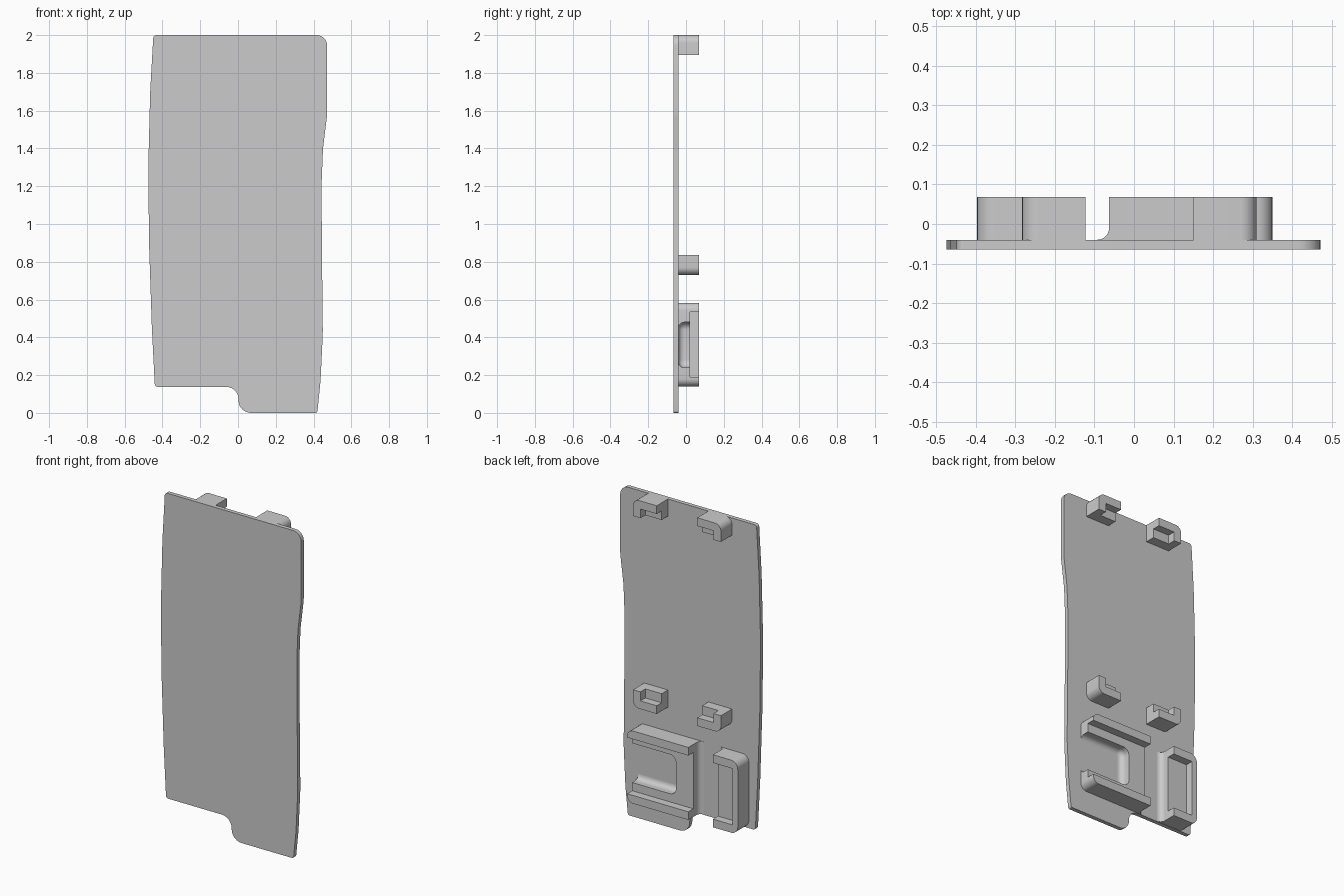
import bpy, bmesh, math
from mathutils import Vector

cube = bpy.data.objects.get("Cube")
if cube:
    bpy.data.objects.remove(cube, do_unlink=True)

grey = bpy.data.materials.new("plain grey")
grey.use_nodes = True
grey.diffuse_color = (0.6, 0.6, 0.6, 1)
grey.node_tree.nodes["Principled BSDF"].inputs["Base Color"].default_value = (0.6, 0.6, 0.6, 1)

# Depth levels
FRONT, BACK, SHELF, TOP = -0.065, -0.04, 0.02, 0.068


def finish(name, bm):
    bmesh.ops.recalc_face_normals(bm, faces=bm.faces)
    mesh = bpy.data.meshes.new(name)
    bm.to_mesh(mesh)
    bm.free()
    mesh.materials.append(grey)
    ob = bpy.data.objects.new(name, mesh)
    bpy.context.collection.objects.link(ob)
    bpy.ops.object.select_all(action='DESELECT')
    ob.select_set(True)
    bpy.context.view_layer.objects.active = ob
    bpy.ops.object.shade_smooth_by_angle(angle=math.radians(30))


def rounded(corners, closed=True, steps=6):
    """Turn (x, z, radius) corners into an outline with true arcs."""
    out, n = [], len(corners)
    for i, c in enumerate(corners):
        p = Vector(c[:2])
        r = c[2] if len(c) > 2 else 0
        if not r or (not closed and i in (0, n - 1)):
            out.append(p)
            continue
        a = (Vector(corners[i - 1][:2]) - p).normalized()
        b = (Vector(corners[(i + 1) % n][:2]) - p).normalized()
        half = a.angle(b) / 2
        t = r / math.tan(half)
        centre = p + (a + b).normalized() * r / math.sin(half)
        va, vb = p + a * t - centre, p + b * t - centre
        for k in range(steps + 1):
            spoke = va.lerp(vb, k / steps).normalized()
            out.append(centre + spoke * r)
    return out


def prism(name, outline, y0, y1):
    bm = bmesh.new()
    face = bm.faces.new([bm.verts.new((p.x, y0, p.y)) for p in outline])
    ext = bmesh.ops.extrude_face_region(bm, geom=[face], use_keep_orig=True)
    verts = [g for g in ext["geom"] if isinstance(g, bmesh.types.BMVert)]
    bmesh.ops.translate(bm, verts=verts, vec=(0, y1 - y0, 0))
    finish(name, bm)


def fillet(name, path, side, r=0.03, steps=6):
    """Concave fillet on the back of the plate, swept along a wall path."""
    profile = [(0, BACK)]
    for k in range(steps + 1):
        t = k / steps * math.pi / 2
        profile.append((r * (1 - math.sin(t)), BACK + r * (1 - math.cos(t))))
    bm = bmesh.new()
    rings = []
    for i, p in enumerate(path):
        dirs = []
        if i > 0:
            dirs.append((p - path[i - 1]).normalized())
        if i < len(path) - 1:
            dirs.append((path[i + 1] - p).normalized())
        normals = [Vector((-d.y, d.x)) * side for d in dirs]
        m = sum(normals, Vector((0, 0))).normalized()
        m = m / m.dot(normals[0])
        rings.append([bm.verts.new((p.x + m.x * d, y, p.y + m.y * d)) for d, y in profile])
    count = len(profile)
    for a, b in zip(rings, rings[1:]):
        for j in range(count):
            k = (j + 1) % count
            bm.faces.new((a[j], a[k], b[k], b[j]))
    bm.faces.new(rings[0])
    bm.faces.new(rings[-1])
    finish(name, bm)


# Main plate with bowed sides and stepped lower edge
prism("cover_plate", rounded([
    (-0.44, 0.138, 0.015), (0.003, 0.138, 0.065), (0.003, 0, 0.065), (0.42, 0, 0.012),
    (0.437, 0.17, 1), (0.449, 0.42, 1), (0.445, 0.8, 2), (0.442, 1.2, 1),
    (0.45, 1.4, 0.5), (0.472, 1.58, 0.3), (0.472, 2.0, 0.055), (-0.448, 2.0, 0.018),
    (-0.465, 1.7, 2), (-0.475, 1.3, 2), (-0.471, 0.9, 2), (-0.456, 0.45, 2)]), FRONT, BACK)

# Four corner hooks around a rectangular bay
CX, CZ, HX, HZ = 0.0135, 1.365, 0.2965, 0.635
INX, INZ, WALL = HX - 0.16, HZ - 0.105, 0.05
for vert, sz in (("upper", 1), ("lower", -1)):
    for hor, sx in (("left", 1), ("right", -1)):
        def place(pts, closed=True):
            return rounded([(CX + sx * p[0], CZ + sz * p[1], *p[2:]) for p in pts], closed)
        name = f"{vert}_{hor}_hook"
        prism(name + "_shelf", place([
            (INX, INZ), (HX, INZ), (HX, HZ, 0.04), (INX, HZ)]), BACK, SHELF)
        prism(name + "_wall", place([
            (HX - WALL, INZ), (HX, INZ), (HX, HZ, 0.04), (INX, HZ),
            (INX, HZ - WALL), (HX - WALL, HZ - WALL)]), SHELF, TOP)
        fillet(name + "_fillet", place([(HX, INZ), (INX, INZ), (INX, HZ)], False), -sx * sz)

# Wide holder: open pocket below, straight channel between two rails above
X0, X1, Z0, Z1 = -0.063, 0.35, 0.14, 0.583
PX, P0, P1 = 0.054, 0.24, 0.48
prism("wide_holder_base", rounded([
    (X0, Z0), (X1, Z0, 0.04), (X1, P0), (PX, P0, 0.04), (PX, P1, 0.04),
    (X1, P1), (X1, Z1, 0.04), (X0, Z1)]), BACK, SHELF)
prism("wide_holder_lower_rail", rounded([
    (X0, Z0), (X1, Z0, 0.04), (X1, Z0 + WALL), (X0, Z0 + WALL)]), SHELF, TOP)
prism("wide_holder_upper_rail", rounded([
    (X0, Z1 - WALL), (X1, Z1 - WALL), (X1, Z1, 0.04), (X0, Z1)]), SHELF, TOP)
fillet("wide_holder_pocket_fillet", rounded([
    (X1, P0), (PX, P0, 0.04), (PX, P1, 0.04), (X1, P1)], False), -1)
fillet("wide_holder_side_fillet", rounded([(X0, Z0), (X0, Z1)], False), 1)

# Narrow holder: C-shaped wall open towards the wide holder
N0, N1 = -0.397, -0.23
prism("narrow_holder_base", rounded([
    (N0, Z0, 0.045), (N1, Z0), (N1, Z1), (N0, Z1, 0.045)]), BACK, SHELF)
prism("narrow_holder_wall", rounded([
    (N0, Z0, 0.045), (N1, Z0), (N1, Z0 + WALL), (N0 + 0.035, Z0 + WALL),
    (N0 + 0.035, Z1 - WALL), (N1, Z1 - WALL), (N1, Z1), (N0, Z1, 0.045)]), SHELF, TOP)
fillet("narrow_holder_side_fillet", rounded([(N1, Z0), (N1, Z1)], False), -1)
